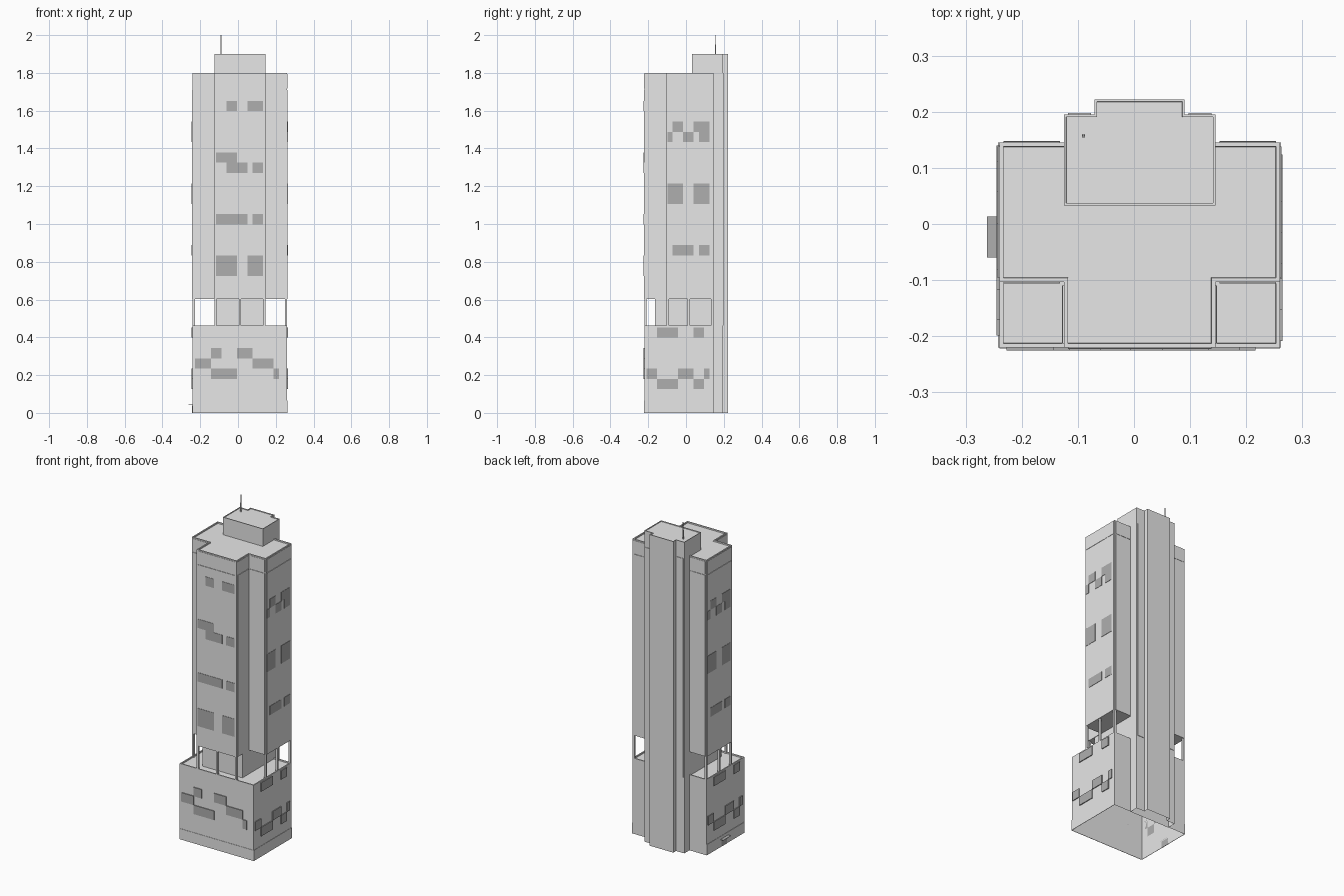
import bpy
import bmesh

old = bpy.data.objects.get("Cube")
if old:
    bpy.data.objects.remove(old, do_unlink=True)


def material(name, value):
    mat = bpy.data.materials.new(name)
    colour = (value, value, value, 1)
    mat.diffuse_color = colour
    mat.use_nodes = True
    mat.node_tree.nodes["Principled BSDF"].inputs["Base Color"].default_value = colour
    return mat


wall = material("pale grey wall", 0.8)
dark = material("dark grey glass", 0.43)

# Main outlines, west to east, south to north, and floor levels
WEST, EAST, SOUTH, NORTH = -0.24, 0.26, -0.22, 0.145
BAY_W, BAY_E, BAY_N = -0.125, 0.145, -0.103
SHAFT_N, FIN_W, FIN_E, FIN_N = 0.195, -0.07, 0.09, 0.222
DECK, SOFFIT, BAND, ROOF, TOP = 0.462, 0.603, 1.71, 1.8, 1.9
PROUD = 0.003


def finish(bm, name, mat):
    bmesh.ops.recalc_face_normals(bm, faces=bm.faces)
    mesh = bpy.data.meshes.new(name)
    bm.to_mesh(mesh)
    bm.free()
    mesh.materials.append(mat)
    obj = bpy.data.objects.new(name, mesh)
    bpy.context.collection.objects.link(obj)
    return obj


def prism(name, outline, z0, z1, mat=wall, rim=0, open_base=False):
    """Extrude an outline upward, optionally with a recessed roof."""
    bm = bmesh.new()
    base = bm.faces.new([bm.verts.new((x, y, z0)) for x, y in outline])
    new = bmesh.ops.extrude_face_region(bm, geom=[base], use_keep_orig=True)["geom"]
    verts = [g for g in new if isinstance(g, bmesh.types.BMVert)]
    cap = [g for g in new if isinstance(g, bmesh.types.BMFace)]
    bmesh.ops.translate(bm, verts=verts, vec=(0, 0, z1 - z0))
    bmesh.ops.recalc_face_normals(bm, faces=bm.faces)
    if rim:
        bmesh.ops.inset_region(bm, faces=cap, thickness=rim, use_even_offset=True)
        edge_verts = {v for f in cap for v in f.verts}
        inner = bmesh.ops.inset_region(bm, faces=cap, thickness=rim / 9, use_even_offset=True)
        edge_verts = {v for f in cap for v in f.verts}
        bmesh.ops.translate(bm, verts=list(edge_verts), vec=(0, 0, -rim))
    obj_base = [f for f in bm.faces if all(v.co.z < z0 + 1e-6 for v in f.verts)]
    if open_base:
        # normals must be settled while the shell is still closed
        bmesh.ops.delete(bm, geom=obj_base, context="FACES_ONLY")
    return finish(bm, name, mat)


def box(name, x0, x1, y0, y1, z0, z1, mat=wall, **options):
    return prism(name, [(x0, y0), (x1, y0), (x1, y1), (x0, y1)], z0, z1, mat, **options)


def plate(name, side, a, b, z0, z1, at, mat=wall, proud=PROUD):
    """Thin plate on a wall; a and b run along the wall, at is its plane."""
    out = at + (proud if side in ("east", "north") else -proud)
    lo, hi = sorted((at, out))
    if side in ("east", "west"):
        box(name, lo, hi, a, b, z0, z1, mat)
    else:
        box(name, a, b, lo, hi, z0, z1, mat)


# Podium with a plinth band
box("podium", WEST, EAST, SOUTH, NORTH, 0, DECK, rim=0.007, open_base=True)
for side, a, b, at in (("south", WEST, EAST, SOUTH), ("east", SOUTH, NORTH, EAST),
                       ("west", SOUTH, NORTH, WEST)):
    plate("plinth_" + side, side, a, b, 0, 0.065, at, proud=0.002)

# Tower: wide slab with a projecting front bay
prism("tower", [(BAY_W, SOUTH), (BAY_E, SOUTH), (BAY_E, BAY_N), (EAST, BAY_N),
                (EAST, NORTH), (WEST, NORTH), (WEST, BAY_N), (BAY_W, BAY_N)],
      SOFFIT, ROOF, rim=0.007)

# Recessed core of the open storey
box("open_storey_core", BAY_W, BAY_E, -0.165, NORTH, DECK - 0.01, SOFFIT)

# Rear shaft with fin, and the penthouse above it


def shaft_outline(front):
    return [(BAY_W, front), (BAY_E, front), (BAY_E, SHAFT_N), (FIN_E, SHAFT_N),
            (FIN_E, FIN_N), (FIN_W, FIN_N), (FIN_W, SHAFT_N), (BAY_W, SHAFT_N)]


prism("rear_shaft", shaft_outline(NORTH - 0.002), 0, ROOF, open_base=True)
prism("penthouse", shaft_outline(0.033), ROOF - 0.01, TOP, rim=0.004)

# Columns of the open storey
THICK = 0.012


def column(name, x, y):
    box(name, x, x + THICK, y, y + THICK, DECK - 0.01, SOFFIT)


for i, x in enumerate((BAY_W, 0.004, BAY_E - THICK)):
    column(f"front_column_{i}", x, SOUTH)
for i, y in enumerate((BAY_N, 0.008, NORTH - THICK)):
    column(f"west_column_{i}", WEST, y)
    column(f"east_column_{i}", EAST - THICK, y)

# Raised wall panels with a framed band above them
GAP = 0.007
walls = [("south", BAY_W, BAY_E, SOUTH), ("east", BAY_N, NORTH, EAST),
         ("west", BAY_N, NORTH, WEST), ("south", WEST, BAY_W, BAY_N),
         ("south", BAY_E, EAST, BAY_N), ("west", SOUTH, BAY_N, BAY_W),
         ("east", SOUTH, BAY_N, BAY_E), ("north", WEST, BAY_W, NORTH),
         ("north", BAY_E, EAST, NORTH)]
for i, (side, a, b, at) in enumerate(walls):
    plate(f"wall_panel_{i}", side, a + GAP, b - GAP, SOFFIT, BAND, at)
    plate(f"band_panel_{i}", side, a + GAP, b - GAP, BAND + GAP, ROOF - GAP, at, proud=0.002)
for name, a, b in (("west", BAY_W, FIN_W), ("east", FIN_E, BAY_E)):
    plate("shaft_panel_" + name, "north", a + GAP, b - GAP, DECK, ROOF, SHAFT_N)

# Window groups as (row, rows, first column, last column) on a regular grid
COL, ROW, SILL = 0.0277, 0.0545, 0.18
front_windows = [(26, 1, 2, 4), (26, 1, 6, 9), (21, 1, 0, 4), (20, 1, 2, 6), (20, 1, 7, 9),
                 (15, 1, 0, 6), (15, 1, 7, 9), (10, 2, 0, 4), (10, 2, 6, 9),
                 (2, 1, -1, 1), (2, 1, 4, 7), (1, 1, -4, -1), (1, 1, 7, 11),
                 (0, 1, -1, 4), (0, 1, 11, 12)]
side_windows = [(24, 1, 1, 3), (24, 1, 5, 8), (23, 1, 0, 1), (23, 1, 3, 5), (23, 1, 6, 8),
                (17, 2, 0, 3), (17, 2, 5, 8), (12, 1, 1, 5), (12, 1, 6, 8),
                (4, 1, -2, 2), (4, 1, 5, 7), (0, 1, -4, -2), (0, 1, 2, 5), (0, 1, 7, 8),
                (-1, 1, -2, 2), (-1, 1, 5, 7)]


def windows(side, groups, start, at, turn=False):
    for i, (row, rows, c0, c1) in enumerate(groups):
        a, b = start + c0 * COL, start + c1 * COL
        if turn:
            # the opposite wall carries the pattern turned half round
            low, high = (BAY_N if row > 9 else SOUTH), NORTH
            a, b = low + high - b, low + high - a
        z = SILL + row * ROW
        plate(f"{side}_window_{i}", side, a, b, z, z + rows * ROW, at, dark, proud=0.005)


windows("south", front_windows, -0.116, SOUTH)
windows("east", side_windows, -0.098, EAST)
windows("west", side_windows, -0.098, WEST, turn=True)

# Side entrance: thin canopy over a door
box("entrance_canopy", WEST - 0.022, WEST, -0.06, 0.013, 0.045, 0.047, dark)
plate("entrance_door", "west", -0.05, 0.003, 0, 0.04, WEST, dark)

# Rooftop mast in two steps
for name, r, z0, z1 in (("mast_base", 0.003, TOP - 0.01, 1.95), ("mast_tip", 0.0015, 1.95, 2)):
    box(name, -0.09 - r, -0.09 + r, 0.157 - r, 0.157 + r, z0, z1)
